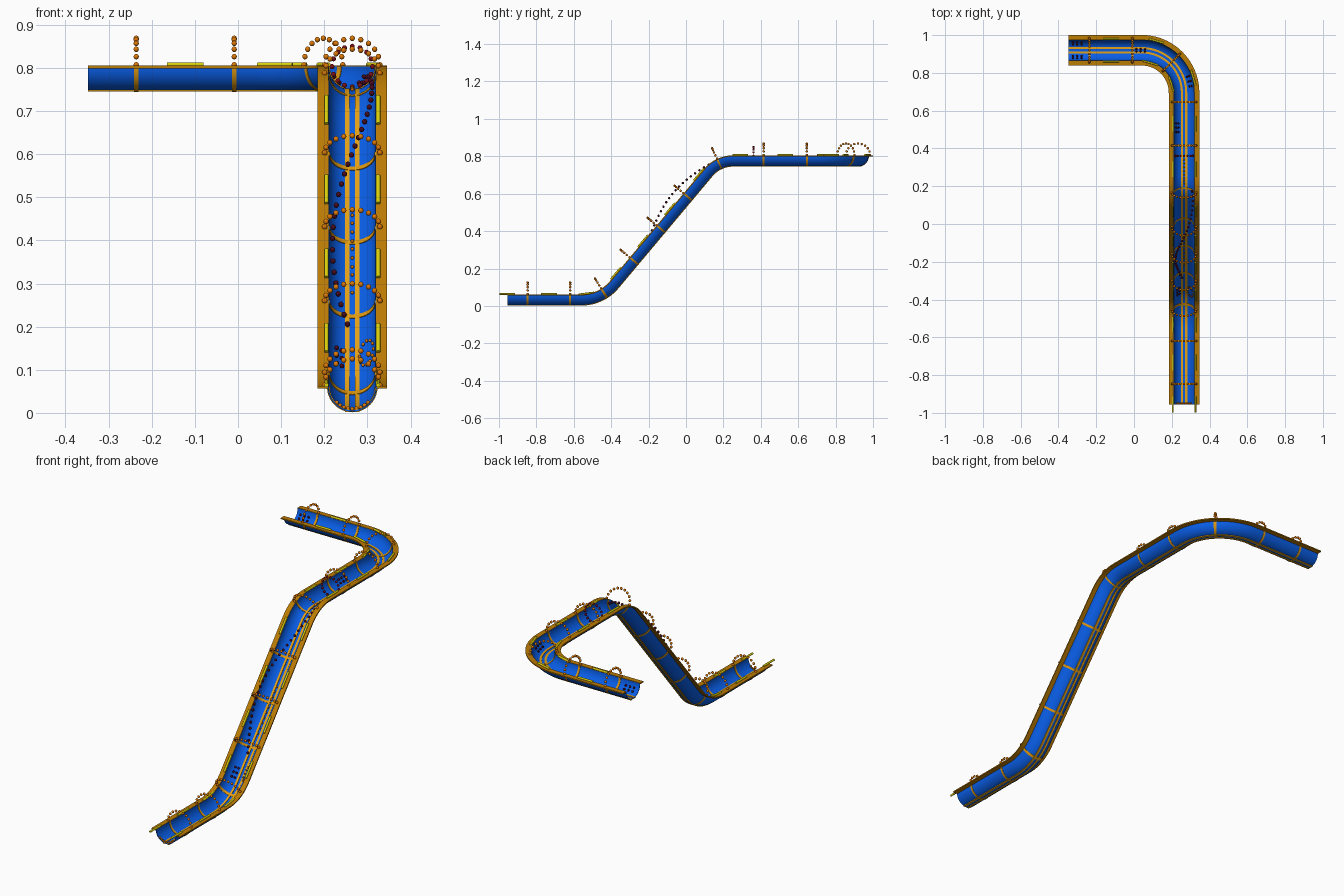
import bpy, bmesh, math
from mathutils import Vector, Matrix

if "Cube" in bpy.data.objects:
    bpy.data.objects.remove(bpy.data.objects["Cube"])

def mat(name, col):
    m = bpy.data.materials.new(name)
    m.diffuse_color = (*col, 1)
    m.use_nodes = True
    m.node_tree.nodes["Principled BSDF"].inputs["Base Color"].default_value = m.diffuse_color
    return m

BLUE = mat("channel blue", (0.003, 0.125, 0.90))
RIM = mat("rim ochre", (0.50, 0.20, 0.001))
STRIPE = mat("stripe amber", (0.86, 0.39, 0.008))
RIB = mat("rib amber", (0.72, 0.31, 0.005))
YELLOW = mat("pad yellow", (0.72, 0.64, 0.003))
ORANGE = mat("bead orange", (0.74, 0.19, 0.002))
DARK = mat("bead maroon", (0.06, 0.003, 0.012))
CRIMSON = mat("bead crimson", (0.20, 0.005, 0.01))

# Rim centre line: flat run-out, climb, flat top, quarter turn, side arm
CX, Z0, Z1 = 0.265, 0.06, 0.803
SLOPE, RB = math.radians(50), 0.2
YA = -0.465
YB = YA + (Z1 - Z0) / math.tan(SLOPE)
TAN = RB * math.tan(SLOPE / 2)
RT, TX, TY = 0.225, 0.04, 0.695

def build_path():
    pts = []
    def line(a, b, n):
        a, b = Vector(a), Vector(b)
        pts.extend(a.lerp(b, i / n) for i in range(n))
    c, s = math.cos(SLOPE), math.sin(SLOPE)
    line((CX, -0.955, Z0), (CX, YA - TAN, Z0), 6)
    for i in range(12):
        a = SLOPE * i / 12
        pts.append(Vector((CX, YA - TAN + RB * math.sin(a), Z0 + RB * (1 - math.cos(a)))))
    line((CX, YA + TAN * c, Z0 + TAN * s), (CX, YB - TAN * c, Z1 - TAN * s), 12)
    for i in range(12):
        a = SLOPE * (1 - i / 12)
        pts.append(Vector((CX, YB + TAN - RB * math.sin(a), Z1 - RB * (1 - math.cos(a)))))
    line((CX, YB + TAN, Z1), (CX, TY, Z1), 8)
    for i in range(20):
        a = math.pi / 2 * i / 20
        pts.append(Vector((TX + RT * math.cos(a), TY + RT * math.sin(a), Z1)))
    line((TX, TY + RT, Z1), (-0.348, TY + RT, Z1), 8)
    pts.append(Vector((-0.348, TY + RT, Z1)))
    return pts

PATH = build_path()
DIST = [0.0]
for a, b in zip(PATH, PATH[1:]):
    DIST.append(DIST[-1] + (b - a).length)

def axes(t):
    t = t.normalized()
    side = t.cross(Vector((0, 0, 1))).normalized()
    return t, side, side.cross(t)

def frame_i(i):
    lo, hi = max(i - 1, 0), min(i + 1, len(PATH) - 1)
    d = Vector((0, 0, 0))
    if lo < i:
        d += (PATH[i] - PATH[lo]).normalized()
    if hi > i:
        d += (PATH[hi] - PATH[i]).normalized()
    return (PATH[i],) + axes(d)

def frame(s):
    """Position, tangent, side and up at a distance along the path."""
    i = 0
    while i < len(PATH) - 2 and DIST[i + 1] < s:
        i += 1
    f = (s - DIST[i]) / (DIST[i + 1] - DIST[i])
    a, b = frame_i(i), frame_i(i + 1)
    g = min(max(f, 0), 1)
    return (PATH[i].lerp(PATH[i + 1], f),) + axes(a[1].lerp(b[1], g))

def s_near(p):
    p = Vector(p)
    return min((k * DIST[-1] / 800 for k in range(801)), key=lambda s: (frame(s)[0] - p).length)

def finish(name, bm, m):
    bmesh.ops.recalc_face_normals(bm, faces=bm.faces)
    me = bpy.data.meshes.new(name)
    bm.to_mesh(me)
    bm.free()
    me.materials.append(m)
    ob = bpy.data.objects.new(name, me)
    bpy.context.collection.objects.link(ob)
    bpy.context.view_layer.objects.active = ob
    ob.select_set(True)
    bpy.ops.object.shade_smooth_by_angle(angle=math.radians(40))
    ob.select_set(False)

def loft(bm, frames, profile):
    rings = [[bm.verts.new(p + s * u + n * v) for u, v in profile] for p, t, s, n in frames]
    k = len(profile)
    for a, b in zip(rings, rings[1:]):
        for j in range(k):
            bm.faces.new((a[j], a[(j + 1) % k], b[(j + 1) % k], b[j]))
    bm.faces.new(rings[0])
    bm.faces.new(rings[-1])

def half_ring(ro, ri, n=20):
    arc = [math.pi + math.pi * i / n for i in range(n + 1)]
    return ([(ro * math.cos(a), ro * math.sin(a)) for a in arc] +
            [(ri * math.cos(a), ri * math.sin(a)) for a in reversed(arc)])

def rect(u0, u1, v0, v1):
    return [(u0, v0), (u1, v0), (u1, v1), (u0, v1)]

def tube(u, v, r, n=12):
    return [(u + r * math.cos(2 * math.pi * i / n), v + r * math.sin(2 * math.pi * i / n)) for i in range(n)]

FRAMES = [frame_i(i) for i in range(len(PATH))]

# Half-pipe channel
bm = bmesh.new()
loft(bm, FRAMES, half_ring(0.057, 0.054))
finish("channel", bm, BLUE)

# Flat rims and the twin floor stripes
rims, stripes = bmesh.new(), bmesh.new()
for sg in (-1, 1):
    loft(rims, FRAMES, rect(*sorted((sg * 0.055, sg * 0.081)), -0.004, 0.002))
    loft(stripes, FRAMES, rect(*sorted((sg * 0.006, sg * 0.017)), -0.0583, -0.051))
finish("rims", rims, RIM)
finish("floor_stripes", stripes, STRIPE)

# Stations that carry a rib and a beaded arch
def incline(z):
    return (CX, YA + (z - Z0) / math.tan(SLOPE), z)

q = RT * math.sqrt(0.5)
STATIONS = [s_near(p) for p in (
    (CX, -0.845, Z0), (CX, -0.62, Z0), (CX, YA + 0.016, Z0 + 0.024),
    incline(0.259), incline(0.43), incline(0.601),
    (CX, YB, Z1), (CX, 0.415, Z1), (CX, 0.645, Z1),
    (TX + q, TY + q, Z1), (-0.009, TY + RT, Z1), (-0.235, TY + RT, Z1))]

ribs = bmesh.new()
for s in STATIONS:
    loft(ribs, [frame(s - 0.0055), frame(s + 0.0055)], half_ring(0.0586, 0.052))
finish("ribs", ribs, RIB)

# Beads
def bead(bm, s, u, v, r):
    p, t, side, n = frame(s)
    bmesh.ops.create_uvsphere(bm, u_segments=10, v_segments=6, radius=r,
                              matrix=Matrix.Translation(p + side * u + n * v))

arches = bmesh.new()
for s in STATIONS:
    for k in range(11):
        a = math.pi * k / 10
        bead(arches, s, 0.064 * math.cos(a), 0.004 + 0.0615 * math.sin(a), 0.0065)
finish("arch_beads", arches, ORANGE)

# Pads on both rims, midway between stations and at the entry
pads = bmesh.new()
for s in [0.0] + [(a + b) / 2 for a, b in zip(STATIONS, STATIONS[1:])]:
    f = frame(s)
    for sg in (-1, 1):
        ends = [(f[0] + f[1] * d, *f[1:]) for d in (-0.042, 0.042)]
        loft(pads, ends, tube(sg * 0.06, 0.0045, 0.005))
finish("rim_pads", pads, YELLOW)

# Dark beads: spiral up the climb and small groups on the floor
dark, red = bmesh.new(), bmesh.new()
sa, sb = s_near(incline(0.235)), s_near((CX, YB, Z1))
for k in range(28):
    f = k / 27
    a = math.radians(256 - 276 * f)
    bead(dark, sa + (sb - sa) * f, 0.046 * math.cos(a), 0.046 * math.sin(a), 0.0065)
for p, u in (((CX, 0.51, Z1), -0.036), ((TX + RT, 0.75, Z1), 0.036),
             ((0.035, TY + RT, Z1), 0.0), ((-0.30, TY + RT, Z1), 0.036),
             ((-0.30, TY + RT, Z1), -0.036), (incline(0.155), -0.03)):
    s = s_near(p)
    for i in (-1, 0, 1):
        for j in (-0.006, 0.006):
            w = u + j
            bead(dark, s + i * 0.023, w, -math.sqrt(0.048 ** 2 - w * w), 0.0055)
finish("dark_beads", dark, DARK)

# Crimson ring of beads on the flat top
ring = s_near((CX, 0.36, Z1))
for k in range(16):
    a = 2 * math.pi * k / 16
    bead(red, ring, 0.047 * math.cos(a), 0.047 * math.sin(a), 0.006)
finish("bead_ring", red, CRIMSON)

# Small floor beads: centre trails, entry lip and a little rosette
small = bmesh.new()
for z in range(10):
    bead(small, s_near(incline(0.31 + 0.02 * z)), 0, -0.048, 0.004)
for k in range(8):
    bead(small, s_near((CX, 0.2 + 0.02 * k, Z1)), 0, -0.048, 0.004)
for k in range(9):
    a = math.radians(225 + 90 * k / 8)
    bead(small, 0.005, 0.051 * math.cos(a), 0.051 * math.sin(a), 0.005)
rs = s_near(incline(0.16))
for k in range(12):
    a = 2 * math.pi * k / 12
    bead(small, rs + 0.036 * math.sin(a), 0.033 + 0.016 * math.cos(a), -0.03 + 0.014 * math.cos(a), 0.004)
finish("floor_beads", small, ORANGE)
